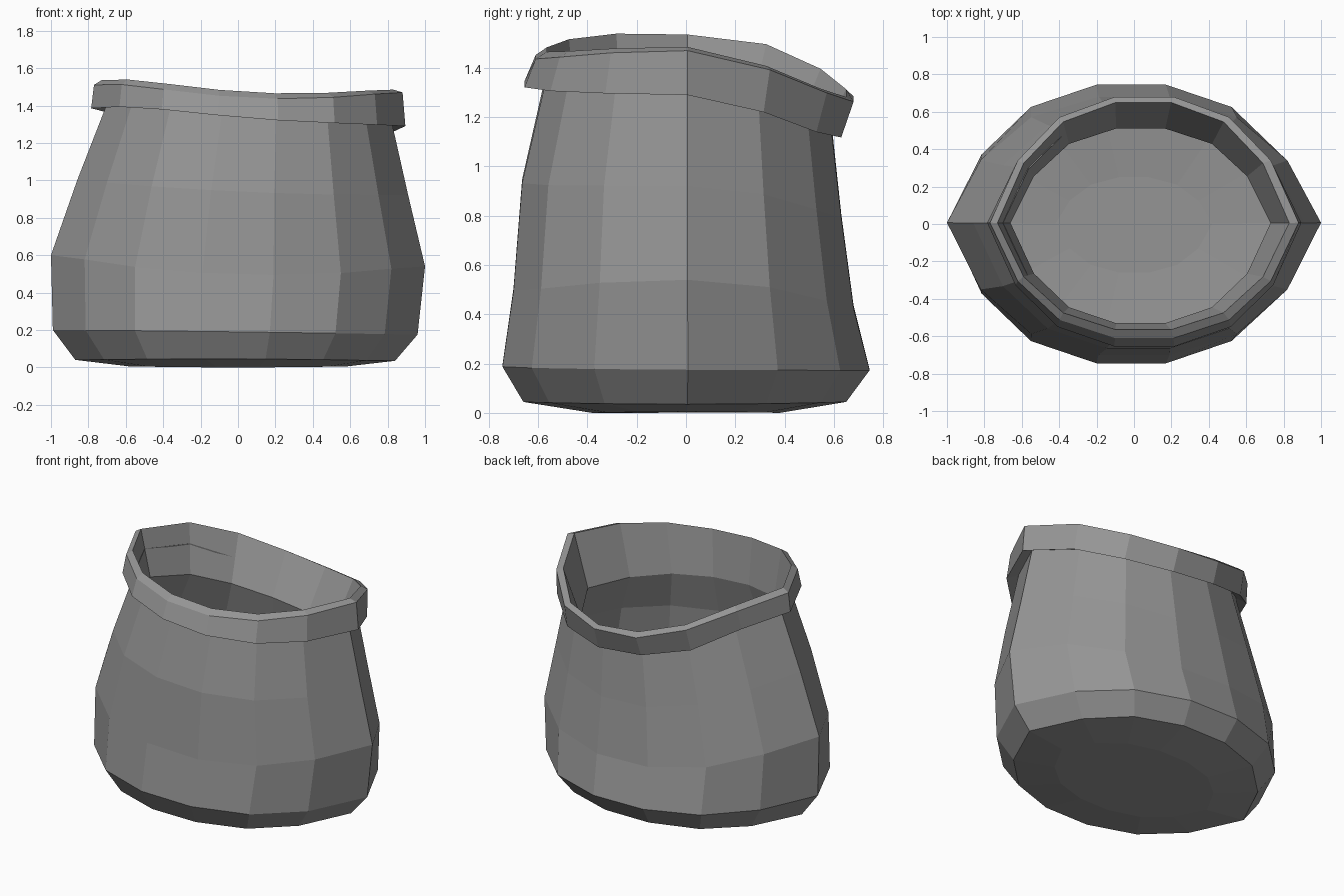
import bpy, bmesh

# Unit cross-section with 14 sides, built from one quarter
quarter = [(1.0, 0.01), (0.82, 0.5), (0.55, 0.84), (0.19, 1.0)]
half = quarter + [(-x, y) for x, y in reversed(quarter)]
section = half + [(x, -y) for x, y in reversed(half[1:-1])]

# Each ring: x left, x right, y front, y back, then z at left, right, front, back
outer = [
    (-0.58, 0.58, -0.38, 0.38, 0.005, 0.005, 0.0, 0.0),
    (-0.87, 0.84, -0.66, 0.65, 0.04, 0.035, 0.045, 0.045),
    (-0.99, 0.96, -0.745, 0.745, 0.20, 0.175, 0.19, 0.175),
    (-1.0, 1.0, -0.70, 0.68, 0.60, 0.54, 0.50, 0.43),
    (-0.86, 0.91, -0.665, 0.63, 1.00, 0.92, 0.94, 0.80),
    (-0.70, 0.82, -0.57, 0.59, 1.41, 1.32, 1.35, 1.17),
]
rim = [
    (-0.785, 0.895, -0.655, 0.63, 1.385, 1.29, 1.33, 1.14),
    (-0.77, 0.88, -0.61, 0.68, 1.51, 1.47, 1.44, 1.28),
    (-0.73, 0.83, -0.565, 0.65, 1.535, 1.485, 1.47, 1.30),
]
inner = [
    (-0.66, 0.73, -0.53, 0.51, 1.23, 1.14, 1.17, 1.04),
    (-0.80, 0.84, -0.60, 0.57, 0.97, 0.90, 0.91, 0.78),
    (-0.93, 0.93, -0.64, 0.62, 0.59, 0.53, 0.49, 0.43),
    (-0.92, 0.90, -0.68, 0.68, 0.21, 0.19, 0.20, 0.19),
    (-0.81, 0.79, -0.61, 0.60, 0.09, 0.09, 0.09, 0.09),
    (-0.42, 0.42, -0.26, 0.25, 0.06, 0.06, 0.06, 0.06),
]


def add_ring(bm, ring):
    xl, xr, yf, yb, zl, zr, zf, zb = ring
    cx, rx = (xl + xr) / 2, (xr - xl) / 2
    verts = []
    for c, s in section:
        w = s * s
        z = (zf if s < 0 else zb) * w + (zl + zr) / 2 * (1 - w) + (zr - zl) / 2 * c
        if z > 1.0 and c > 0 and s > 0.1:      # the mouth sags at the back right
            z -= 0.07 * c * s
        if z > 1.3 and c < 0:                  # and stays high on the left
            z += 0.045 * abs(c * s)
        verts.append(bm.verts.new((cx + rx * c, abs(yf) * s if s < 0 else yb * s, z)))
    return verts


# Sack: outer wall, folded rim, inner wall and floor as one closed skin
bm = bmesh.new()
loops = [add_ring(bm, r) for r in outer + rim + inner]
n = len(section)
for a, b in zip(loops, loops[1:]):
    for i in range(n):
        j = (i + 1) % n
        bm.faces.new((a[i], a[j], b[j], b[i]))
bm.faces.new(list(reversed(loops[0])))
bm.faces.new(loops[-1])
bmesh.ops.recalc_face_normals(bm, faces=bm.faces)
mesh = bpy.data.meshes.new("open_sack")
bm.to_mesh(mesh)
bm.free()

# Dark grey cloth
cloth = bpy.data.materials.new("dark_grey")
cloth.diffuse_color = (0.3, 0.3, 0.3, 1)
mesh.materials.append(cloth)
bpy.context.collection.objects.link(bpy.data.objects.new("open_sack", mesh))
